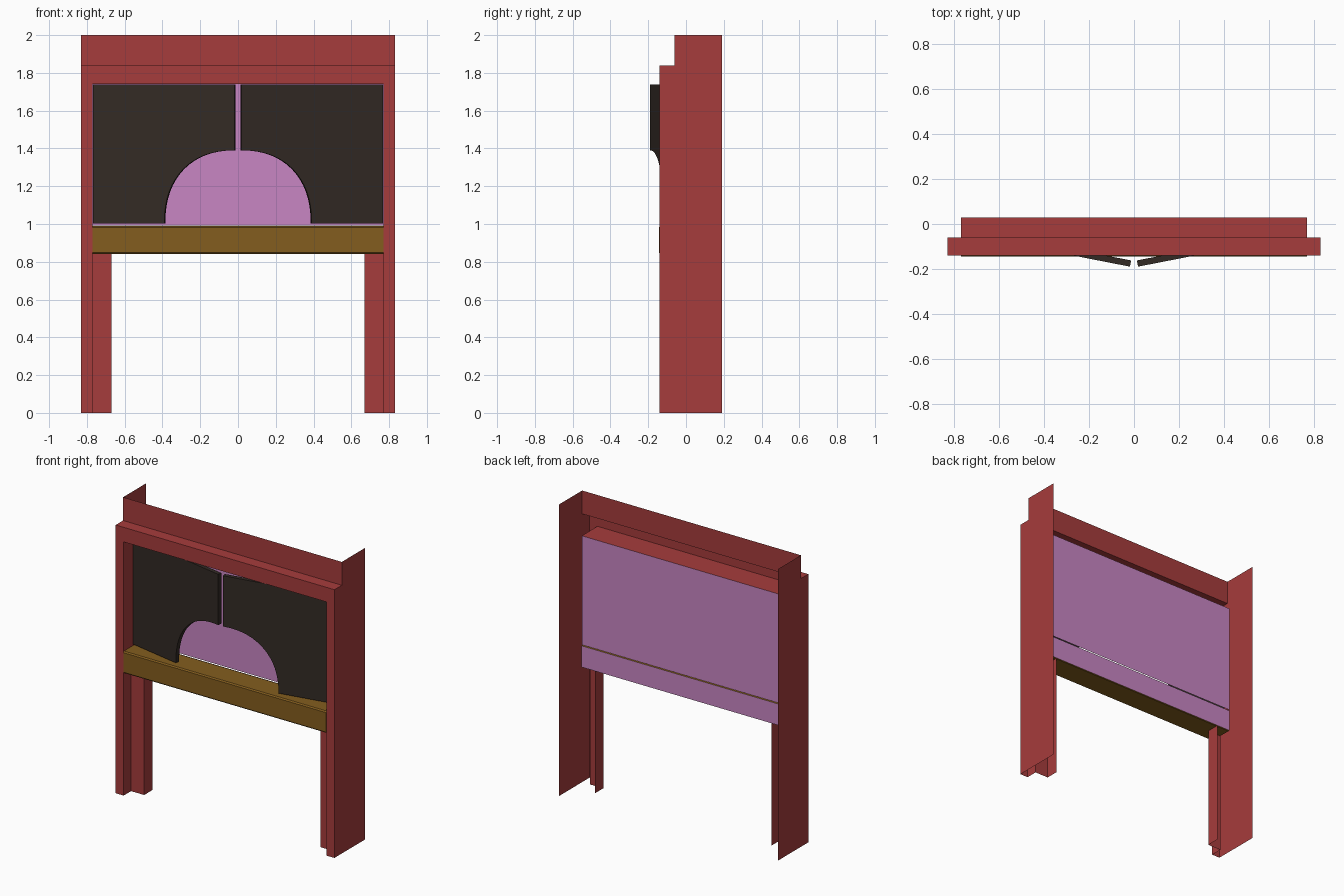
import bpy, bmesh, math
from mathutils import Vector

if "Cube" in bpy.data.objects:
    bpy.data.objects.remove(bpy.data.objects["Cube"])


def material(name, rgb):
    m = bpy.data.materials.new(name)
    m.diffuse_color = (*rgb, 1)
    m.use_nodes = True
    m.node_tree.nodes["Principled BSDF"].inputs["Base Color"].default_value = m.diffuse_color
    return m


RED = material("red_paint", (0.38, 0.045, 0.045))
BROWN = material("brown_wood", (0.23, 0.11, 0.013))
DARK = material("dark_wood", (0.032, 0.023, 0.018))
PINK = material("pink_backing", (0.58, 0.24, 0.55))

SIDE, INNER, LEG = 0.83, 0.77, 0.67      # x of side sheet, opening, leg inside
FRONT, STEP, BACK, REAR = -0.14, -0.06, 0.03, 0.19   # y planes
SHELF0, SHELF1, HEAD, LEDGE, TOP = 0.84, 0.99, 1.74, 1.84, 2.0


def finish(name, bm, mat, mirror=False):
    me = bpy.data.meshes.new(name)
    bm.to_mesh(me)
    bm.free()
    ob = bpy.data.objects.new(name, me)
    bpy.context.collection.objects.link(ob)
    me.materials.append(mat)
    if mirror:
        mod = ob.modifiers.new("Mirror", 'MIRROR')
        mod.use_mirror_merge = False
    return ob


def sheet(name, pts, mat, mirror=False):
    """Single flat polygon."""
    bm = bmesh.new()
    bm.faces.new([bm.verts.new(p) for p in pts])
    return finish(name, bm, mat, mirror)


def strip(name, start, end, mat, mirror=False):
    """Folded sheet between two matching polylines."""
    bm = bmesh.new()
    a = [bm.verts.new(p) for p in start]
    b = [bm.verts.new(p) for p in end]
    for i in range(len(a) - 1):
        bm.faces.new((a[i], a[i + 1], b[i + 1], b[i]))
    return finish(name, bm, mat, mirror)


def prism(name, pts, offset, mat, mirror=False):
    """Closed solid from a polygon pushed along an offset."""
    bm = bmesh.new()
    face = bm.faces.new([bm.verts.new(p) for p in pts])
    out = bmesh.ops.extrude_face_region(bm, geom=[face], use_keep_orig=True)
    verts = [v for v in out["geom"] if isinstance(v, bmesh.types.BMVert)]
    bmesh.ops.translate(bm, verts=verts, vec=offset)
    bmesh.ops.recalc_face_normals(bm, faces=bm.faces)
    return finish(name, bm, mat, mirror)


# Thin side walls with a stepped upper front corner
side = [(FRONT, 0), (REAR, 0), (REAR, TOP), (STEP, TOP), (STEP, LEDGE), (FRONT, LEDGE)]
sheet("side_wall", [(SIDE, y, z) for y, z in side], RED, True)

# Front posts and the jambs running back to the backing panel
post = [(INNER, FRONT), (SIDE, FRONT)]
strip("front_post", [(x, y, 0) for x, y in post], [(x, y, HEAD) for x, y in post], RED, True)
jamb = [(INNER, BACK), (INNER, FRONT)]
strip("jamb", [(x, y, SHELF0) for x, y in jamb], [(x, y, HEAD) for x, y in jamb], RED, True)

# Folded legs below the shelf
leg = [(LEG, BACK), (LEG, STEP), (INNER, STEP), (INNER, FRONT)]
strip("folded_leg", [(x, y, 0) for x, y in leg], [(x, y, SHELF0) for x, y in leg], RED, True)

# Header, ledge and upper fascia, plus the ceiling of the opening
head = [(FRONT, HEAD), (FRONT, LEDGE), (STEP, LEDGE), (STEP, TOP)]
strip("header", [(SIDE, y, z) for y, z in head], [(-SIDE, y, z) for y, z in head], RED)
strip("ceiling", [(INNER, FRONT, HEAD), (INNER, BACK, HEAD)],
      [(-INNER, FRONT, HEAD), (-INNER, BACK, HEAD)], RED)

# Shelf beam with chamfered long edges
c, f = 0.008, FRONT - 0.004
beam = [(f, SHELF0 + c), (f + c, SHELF0), (BACK - c, SHELF0), (BACK, SHELF0 + c),
        (BACK, SHELF1 - c), (BACK - c, SHELF1), (f + c, SHELF1), (f, SHELF1 - c)]
prism("shelf_beam", [(-INNER, y, z) for y, z in beam], (2 * INNER, 0, 0), BROWN)

# Backing panels behind the opening and the beam
for name, y, z0, z1 in (("back_panel", BACK, SHELF1 + 0.003, HEAD),
                        ("beam_back", BACK + 0.002, SHELF0, SHELF1 - 0.004)):
    sheet(name, [(INNER, y, z0), (-INNER, y, z0), (-INNER, y, z1), (INNER, y, z1)], PINK)

# Doors, slightly ajar, with a rounded cutout at the inner lower corner
SLOPE, X0, Y0 = 0.195, 0.018, -0.19
outline = [(0.768, 1.003), (0.768, HEAD - 0.002), (X0, HEAD - 0.002)]
N = 16
for i in range(N + 1):
    t = math.pi / 2 * (1 - i / N)
    x = X0 + (0.39 - X0) * max(math.cos(t), 0) ** 0.88
    z = 1.003 + 0.387 * max(math.sin(t), 0) ** 0.88
    outline.append((x, z))
normal = Vector((-SLOPE, 1, 0)).normalized() * 0.028
prism("door", [(x, Y0 + SLOPE * (x - X0), z) for x, z in outline], normal, DARK, True)
